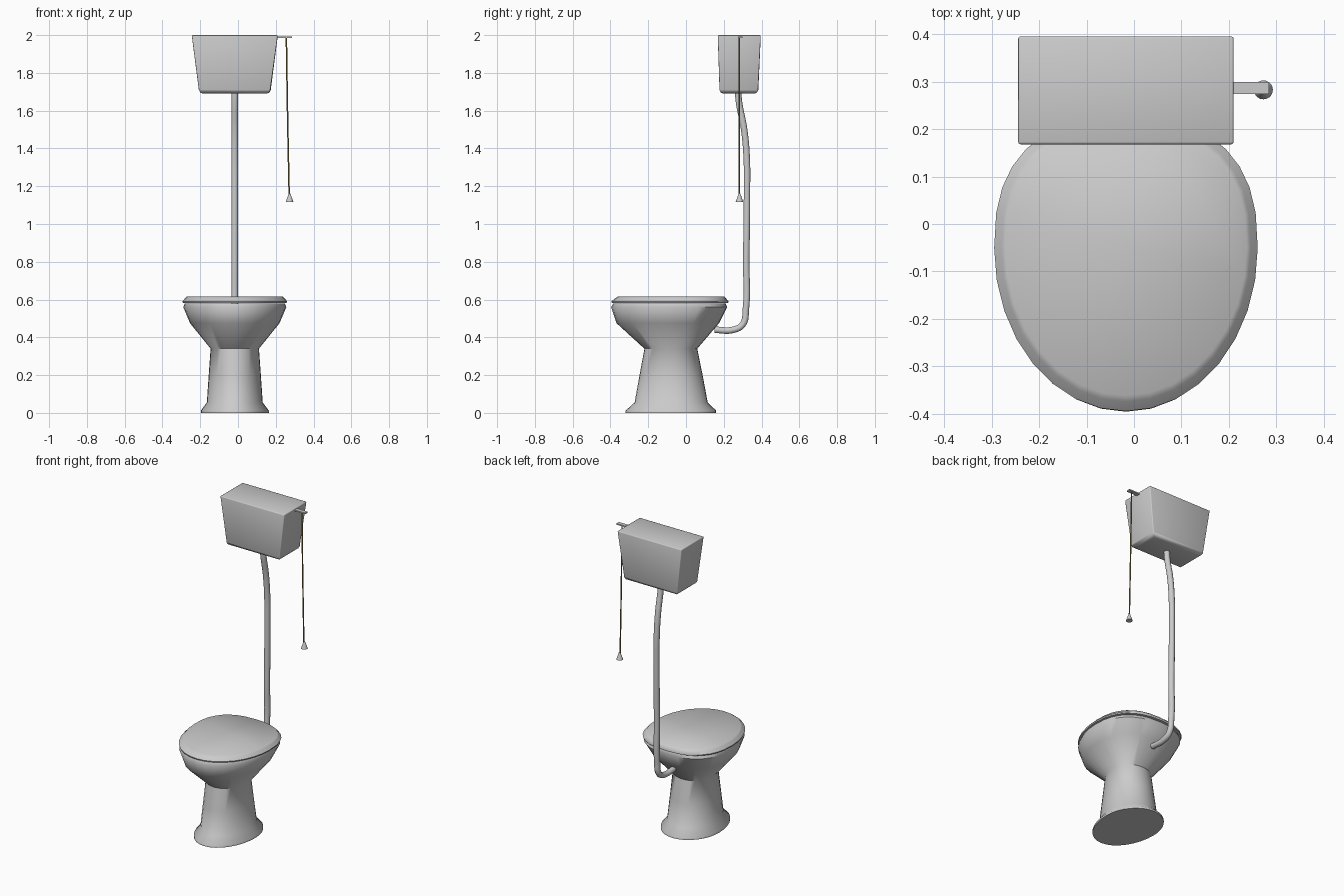
import bpy, bmesh, math
from mathutils import Vector

if "Cube" in bpy.data.objects:
    bpy.data.objects.remove(bpy.data.objects["Cube"])

CX = -0.017  # centre line of bowl, pipe and tank


def finish(name, bm, angle=40):
    bmesh.ops.recalc_face_normals(bm, faces=bm.faces)
    me = bpy.data.meshes.new(name)
    bm.to_mesh(me)
    bm.free()
    ob = bpy.data.objects.new(name, me)
    bpy.context.collection.objects.link(ob)
    smooth(ob, angle)
    return ob


def smooth(ob, angle):
    bpy.ops.object.select_all(action='DESELECT')
    ob.select_set(True)
    bpy.context.view_layer.objects.active = ob
    bpy.ops.object.shade_smooth_by_angle(angle=math.radians(angle))


def egg(z, hw, front, back, n_back=2.5, seg=32):
    """Egg-shaped ring: round front, squarer back."""
    yc = front + (back - front) * 0.555
    pts = []
    for i in range(seg):
        a = 2 * math.pi * i / seg
        c, s = math.cos(a), math.sin(a)
        n = n_back if s > 0 else 2.0
        x = math.copysign(abs(c) ** (2 / n), c) * hw
        y = math.copysign(abs(s) ** (2 / n), s) * ((back - yc) if s > 0 else (yc - front))
        pts.append((CX + x, yc + y, z))
    return pts


def loft(name, rings, angle=40):
    bm = bmesh.new()
    vs = [[bm.verts.new(p) for p in r] for r in rings]
    n = len(vs[0])
    for a, b in zip(vs, vs[1:]):
        for i in range(n):
            j = (i + 1) % n
            bm.faces.new((a[i], a[j], b[j], b[i]))
    bm.faces.new(vs[0])
    bm.faces.new(vs[-1])
    return finish(name, bm, angle)


def tube(name, pts, radius, res=8):
    cu = bpy.data.curves.new(name, 'CURVE')
    cu.dimensions = '3D'
    cu.bevel_depth = radius
    cu.bevel_resolution = 3
    cu.resolution_u = res
    cu.use_fill_caps = True
    sp = cu.splines.new('BEZIER')
    sp.bezier_points.add(len(pts) - 1)
    for bp, p in zip(sp.bezier_points, pts):
        bp.co = p
        bp.handle_left_type = bp.handle_right_type = 'AUTO'
    ob = bpy.data.objects.new(name, cu)
    bpy.context.collection.objects.link(ob)
    return ob


# bowl and pedestal: z, half width, front y, back y, back squareness
loft("bowl", [egg(*r) for r in (
    (0.0, 0.18, -0.32, 0.16, 2.0),
    (0.012, 0.18, -0.32, 0.16, 2.0),
    (0.055, 0.148, -0.272, 0.115, 2.0),
    (0.20, 0.138, -0.246, 0.088, 2.0),
    (0.34, 0.128, -0.22, 0.06, 2.1),
    (0.475, 0.237, -0.368, 0.175, 2.3),
    (0.56, 0.273, -0.396, 0.218, 2.5),
    (0.58, 0.265, -0.385, 0.21, 2.5))], 50)

# lid
loft("lid", [egg(*r) for r in (
    (0.583, 0.275, -0.393, 0.223),
    (0.590, 0.278, -0.395, 0.225),
    (0.607, 0.263, -0.375, 0.211),
    (0.615, 0.255, -0.362, 0.203))], 60)

# high tank: tapered box with soft side and bottom edges
bm = bmesh.new()
bmesh.ops.create_cube(bm, size=1)
for v in bm.verts:
    top = v.co.z > 0
    hw, hd, y = (0.228, 0.114, 0.282) if top else (0.188, 0.102, 0.280)
    v.co = Vector((CX + 2 * hw * v.co.x, y + 2 * hd * v.co.y, 2.0 if top else 1.69))
low = [e for e in bm.edges if all(v.co.z < 1.8 for v in e.verts)]
bmesh.ops.bevel(bm, geom=low, offset=0.02, segments=2, profile=0.5, affect='EDGES')
rest = [e for e in bm.edges if max(v.co.z for v in e.verts) > 1.99]
bmesh.ops.bevel(bm, geom=rest, offset=0.005, segments=2, profile=0.5, affect='EDGES')
finish("tank", bm, 60)

# flush pipe from tank down into the back of the bowl
tube("flush_pipe", [(CX, y, z) for y, z in (
    (0.275, 1.72), (0.28, 1.65), (0.308, 1.50), (0.321, 1.36), (0.323, 1.20),
    (0.319, 0.80), (0.317, 0.55), (0.300, 0.468), (0.250, 0.440), (0.15, 0.440))], 0.018)

# flush lever
bm = bmesh.new()
bmesh.ops.create_cube(bm, size=1)
for v in bm.verts:
    v.co = Vector((0.24 + 0.09 * v.co.x, 0.287 + 0.025 * v.co.y, 1.988 + 0.008 * v.co.z))
finish("flush_lever", bm)

# pull chain
chain = tube("pull_chain", [(0.256, 0.283, 1.987), (0.262, 0.282, 1.6), (0.271, 0.281, 1.15)], 0.004, 4)
brass = bpy.data.materials.new("chain_brass")
brass.diffuse_color = (0.25, 0.19, 0.06, 1)
brass.use_nodes = True
brass.node_tree.nodes["Principled BSDF"].inputs["Base Color"].default_value = brass.diffuse_color
chain.data.materials.append(brass)

# pull handle
bpy.ops.mesh.primitive_cone_add(vertices=20, radius1=0.02, radius2=0.004, depth=0.045,
                                location=(0.273, 0.283, 1.14))
handle = bpy.context.object
handle.name = "pull_handle"
smooth(handle, 40)
